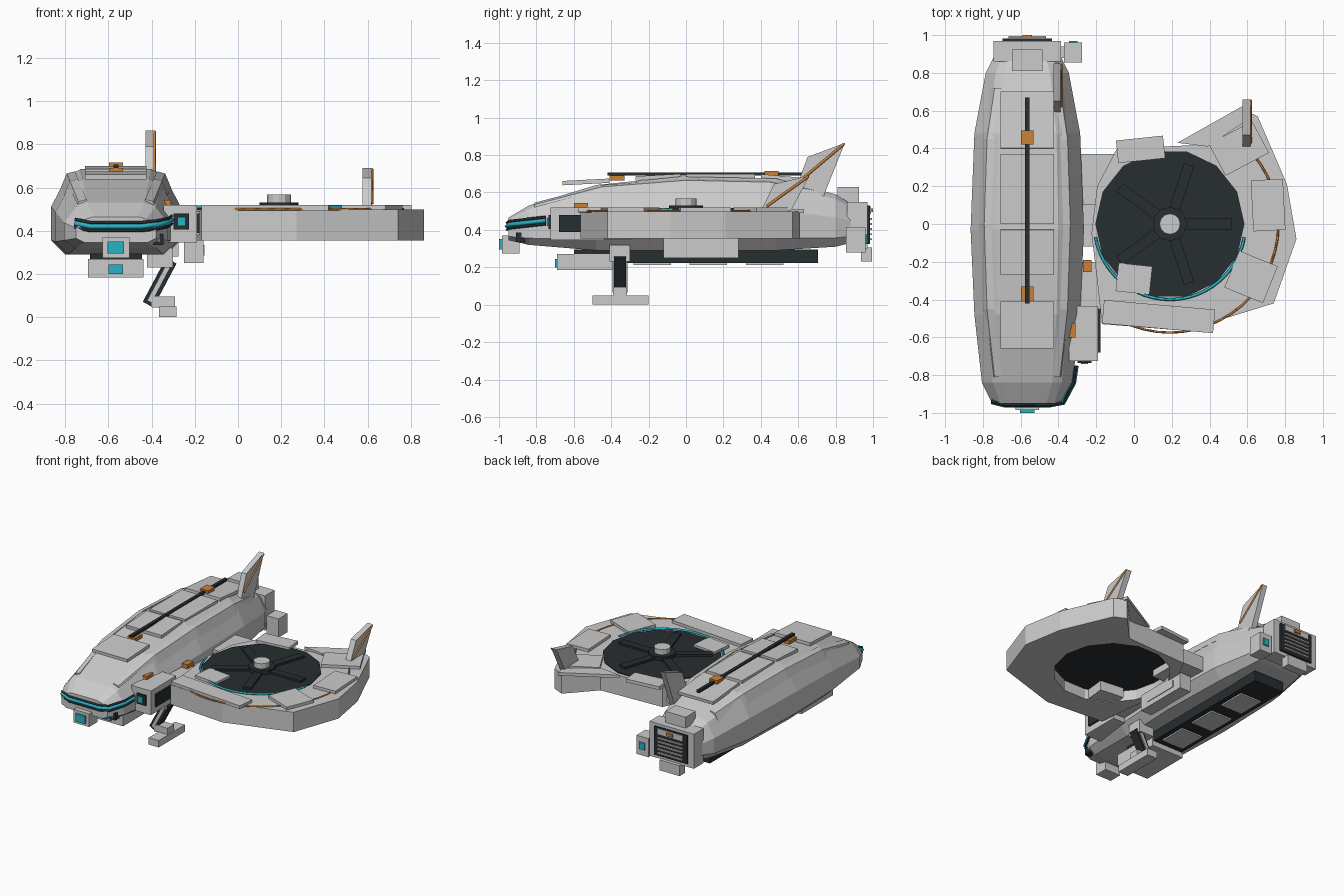
import bpy, bmesh, math
from mathutils import Vector

if "Cube" in bpy.data.objects:
    bpy.data.objects.remove(bpy.data.objects["Cube"])

CX = -0.565          # fuselage centre line
FAN = (0.19, 0.0)    # fan centre


def material(name, rgb):
    m = bpy.data.materials.new(name)
    m.diffuse_color = (*rgb, 1)
    m.use_nodes = True
    m.node_tree.nodes["Principled BSDF"].inputs["Base Color"].default_value = m.diffuse_color
    return m


DARK = material("dark", (0.02, 0.026, 0.03))
CYAN = material("cyan", (0.02, 0.45, 0.55))
ORANGE = material("orange", (0.6, 0.22, 0.04))


def finish(name, bm, mat=None):
    bmesh.ops.recalc_face_normals(bm, faces=bm.faces[:])
    me = bpy.data.meshes.new(name)
    bm.to_mesh(me)
    bm.free()
    ob = bpy.data.objects.new(name, me)
    bpy.context.collection.objects.link(ob)
    if mat:
        me.materials.append(mat)
    return ob


def box(name, x, y, z, mat=None, rot=(0, 0, 0)):
    """Box from (min, max) ranges, turned about its own centre."""
    bm = bmesh.new()
    bmesh.ops.create_cube(bm, size=1)
    bmesh.ops.scale(bm, vec=(x[1] - x[0], y[1] - y[0], z[1] - z[0]), verts=bm.verts)
    ob = finish(name, bm, mat)
    ob.location = [(a + b) / 2 for a, b in (x, y, z)]
    ob.rotation_euler = [math.radians(a) for a in rot]
    return ob


def mid(half):
    return (CX - half, CX + half)


def loft(name, rings, mat=None):
    bm = bmesh.new()
    vs = [[bm.verts.new(p) for p in r] for r in rings]
    n = len(vs[0])
    for a, b in zip(vs, vs[1:]):
        for i in range(n):
            bm.faces.new((a[i], a[(i + 1) % n], b[(i + 1) % n], b[i]))
    bm.faces.new(vs[0])
    bm.faces.new(vs[-1])
    return finish(name, bm, mat)


def tube(name, pts, r, mat):
    """Thin square bar along a path."""
    cu = bpy.data.curves.new(name, 'CURVE')
    cu.dimensions = '3D'
    cu.bevel_depth, cu.bevel_resolution = r, 0
    cu.use_fill_caps = True
    sp = cu.splines.new('POLY')
    sp.points.add(len(pts) - 1)
    for p, q in zip(sp.points, pts):
        p.co = (*q, 1)
    ob = bpy.data.objects.new(name, cu)
    bpy.context.collection.objects.link(ob)
    cu.materials.append(mat)
    return ob


def arc(r, a0, a1, z, n=24):
    return [(FAN[0] + r * math.cos(math.radians(a0 + (a1 - a0) * i / n)),
             FAN[1] + r * math.sin(math.radians(a0 + (a1 - a0) * i / n)), z) for i in range(n + 1)]


# Fuselage: faceted ten-sided sections along y
def section(y, w, zb, zt):
    h = zt - zb
    half = [(0.55, 1), (0.76, 0.91), (1, 0.56), (1, 0.17), (0.78, 0)]
    right = [(CX + a * w, y, zb + b * h) for a, b in half]
    left = [(CX - a * w, y, zb + b * h) for a, b in reversed(half)]
    return right + left


loft("fuselage", [section(*s) for s in [
    (-0.95, 0.185, 0.345, 0.465), (-0.84, 0.24, 0.32, 0.53), (-0.48, 0.28, 0.29, 0.64),
    (-0.03, 0.30, 0.29, 0.685), (0.48, 0.28, 0.29, 0.675), (0.8, 0.22, 0.31, 0.59),
    (0.88, 0.18, 0.33, 0.54)]])

# Shoulder strakes on both sides
for s, side in ((-1, "left"), (1, "right")):
    rings = []
    for y, w, z in [(-0.81, 0.165, 0.53), (-0.45, 0.205, 0.625), (0, 0.22, 0.66),
                    (0.45, 0.205, 0.65), (0.72, 0.165, 0.60)]:
        rings.append([(CX + s * (w + dx), y, z + dz) for dx, dz in
                      [(-0.03, 0.015), (0.008, 0.005), (0.035, -0.06), (-0.03, -0.06)]])
    loft(side + "_strake", rings)

# Dorsal plates, spine and clamps
for i, (y0, y1, z, tilt) in enumerate([(-0.66, -0.41, 0.655, 3), (-0.27, -0.03, 0.68, 3),
                                       (0.0, 0.37, 0.685, 0), (0.40, 0.70, 0.672, -5)]):
    box(f"dorsal_plate_{i}", mid(0.142), (y0, y1), (z - 0.01, z + 0.013), None, (tilt, 0, 0))
box("dorsal_spine", mid(0.012), (-0.42, 0.67), (0.69, 0.706), DARK)
box("front_spine_clamp", mid(0.032), (-0.41, -0.33), (0.665, 0.69), ORANGE)
box("rear_spine_clamp", mid(0.032), (0.42, 0.495), (0.685, 0.716), ORANGE)

# Nose: visor, sensor box and chin pod
visor = [(-0.19, -0.94, 0.435), (-0.12, -0.957, 0.42), (0.12, -0.957, 0.42),
         (0.19, -0.945, 0.428), (0.245, -0.84, 0.44), (0.258, -0.75, 0.45)]
tube("visor_glow", [(CX + x, y, z) for x, y, z in visor], 0.014, CYAN)
for dz in (-0.018, 0.018):
    tube("visor_rim", [(CX + x, y, z + dz) for x, y, z in visor], 0.008, DARK)
box("nose_sensor", mid(0.062), (-0.985, -0.89), (0.275, 0.37))
box("nose_lens", mid(0.038), (-1.0, -0.98), (0.295, 0.35), CYAN)
box("chin_pod", mid(0.128), (-0.69, -0.33), (0.185, 0.27))
box("chin_lens", mid(0.034), (-0.70, -0.68), (0.2, 0.245), CYAN)
box("cheek_sensor", (-0.39, -0.345), (-0.91, -0.86), (0.335, 0.385), DARK)
box("cheek_light", (-0.375, -0.36), (-0.915, -0.9), (0.35, 0.365), ORANGE)

# Belly keel with panels
box("belly_keel", mid(0.12), (-0.6, 0.705), (0.222, 0.295), DARK)
for i in range(3):
    y = -0.28 + i * 0.3
    box(f"belly_panel_{i}", mid(0.085), (y, y + 0.2), (0.212, 0.225))

# Tail: engine frame, grille and small pods
box("engine_frame", mid(0.178), (0.86, 0.97), (0.30, 0.55))
box("engine_grille", mid(0.132), (0.965, 0.983), (0.325, 0.53), DARK)
for i in range(5):
    z = 0.345 + i * 0.027
    box(f"grille_slat_{i}", mid(0.1), (0.98, 0.995), (z, z + 0.01))
box("grille_plate", mid(0.1), (0.98, 0.99), (0.485, 0.525))
box("grille_light", mid(0.025), (0.985, 1.0), (0.495, 0.515), ORANGE)
box("tail_top_box", mid(0.08), (0.81, 0.925), (0.54, 0.63))
box("tail_bottom_box", mid(0.08), (0.935, 0.995), (0.23, 0.305))
box("tail_side_pod", (-0.37, -0.275), (0.855, 0.96), (0.28, 0.415))
box("tail_side_link", (-0.42, -0.36), (0.88, 0.94), (0.33, 0.38))
box("tail_side_lens", (-0.345, -0.3), (0.95, 0.968), (0.325, 0.375), CYAN)

# Forward side pod
box("side_pod", (-0.345, -0.19), (-0.725, -0.435), (0.345, 0.52))
box("side_pod_bezel", (-0.298, -0.226), (-0.735, -0.72), (0.405, 0.48), DARK)
box("side_pod_lens", (-0.28, -0.244), (-0.742, -0.73), (0.422, 0.463), CYAN)
box("side_pod_panel", (-0.195, -0.178), (-0.68, -0.45), (0.39, 0.48), DARK)
box("side_pod_light", (-0.345, -0.31), (-0.6, -0.525), (0.515, 0.543), ORANGE)

# Pylons joining fuselage and wing
box("rear_pylon", (-0.32, -0.08), (0.1, 0.37), (0.38, 0.485))
box("middle_pylon", (-0.31, -0.19), (-0.12, 0.1), (0.37, 0.46))
box("front_pylon", (-0.32, -0.15), (-0.45, -0.2), (0.38, 0.49))
box("pylon_light", (-0.27, -0.225), (-0.255, -0.19), (0.485, 0.52), ORANGE)
box("underslung_pod", (-0.25, -0.16), (-0.12, 0.28), (0.25, 0.365))
box("underslung_hatch", (-0.17, -0.155), (-0.05, 0.21), (0.285, 0.335))

# Landing leg
box("leg_mount", (-0.42, -0.3), (-0.41, -0.3), (0.23, 0.32))
box("leg_strut", (-0.39, -0.335), (-0.385, -0.32), (0.045, 0.275), DARK, (0, 28, 0))
box("leg_piston", (-0.374, -0.351), (-0.393, -0.312), (0.06, 0.265), None, (0, 28, 0))
box("foot_pad", (-0.365, -0.285), (-0.5, -0.2), (0.0, 0.05))
box("foot_ankle", (-0.4, -0.292), (-0.39, -0.315), (0.045, 0.095))

# Fan wing: outline extruded, fan opening cut through
outline = [(-0.17, -0.53), (0.27, -0.565), (0.74, -0.42), (0.86, -0.08), (0.81, 0.21),
           (0.655, 0.57), (0.57, 0.61), (0.39, 0.42), (-0.09, 0.40), (-0.195, 0.2),
           (-0.225, -0.05), (-0.195, -0.3)]
wing = loft("fan_wing", [[(x, y, z) for x, y in outline] for z in (0.355, 0.498)])
loft("wing_top_seam", [[(x, y, z) for x, y in [(0.23, 0.43), (0.585, 0.63), (0.6, 0.55), (0.39, 0.41)]]
                       for z in (0.49, 0.512)])


def disc(name, r, z0, z1, sides, mat=None):
    return loft(name, [[(x, y, z) for x, y, _ in arc(r, 0, 360, 0, sides)[:-1]] for z in (z0, z1)], mat)


cutter = disc("fan_opening_cutter", 0.385, 0.2, 0.8, 14)
cutter.hide_render = True
cutter.hide_viewport = True
cut = wing.modifiers.new("opening", 'BOOLEAN')
cut.object, cut.operation, cut.solver = cutter, 'DIFFERENCE', 'EXACT'
disc("fan_disc", 0.395, 0.43, 0.503, 14, DARK)
disc("fan_hub_base", 0.09, 0.5, 0.53, 12, DARK)
disc("fan_hub", 0.055, 0.52, 0.567, 12)
for i in range(5):
    a = math.radians(72 * i)
    b = box(f"fan_blade_{i}", (0, 0.32), (-0.028, 0.028), (0.5, 0.518), DARK, (0, 0, 72 * i))
    b.location = (FAN[0] + 0.17 * math.cos(a), FAN[1] + 0.17 * math.sin(a), 0.509)
tube("fan_glow_ring", arc(0.4, 190, 350, 0.508), 0.008, CYAN)
tube("wing_trim", arc(0.575, 236, 400, 0.5), 0.006, ORANGE)

# Armour plates around the wing rim
for i, (x, y, sx, sy, r) in enumerate([(0.035, 0.395, 0.25, 0.12, 6), (0.71, 0.1, 0.17, 0.27, 3),
                                       (0.62, -0.28, 0.22, 0.21, -22), (0.13, -0.49, 0.59, 0.125, -5),
                                       (0.0, -0.29, 0.18, 0.15, -6), (0.555, 0.4, 0.26, 0.19, 28)]):
    box(f"wing_plate_{i}", (x - sx / 2, x + sx / 2), (y - sy / 2, y + sy / 2), (0.495, 0.519), None, (0, 0, r))
# lower edge of the plate that overlaps the fan opening
box("fan_opening_lip", (-0.09, 0.09), (-0.365, -0.215), (0.36, 0.45), None, (0, 0, -6))


# Swept fins with a diagonal trim on the outer face
def fin(name, x0, x1, prof, trim):
    loft(name, [[(x, y, z) for y, z in prof] for x in (x0, x1)])
    tube(name + "_trim", [(x1 + 0.002, y, z) for y, z in trim], 0.007, ORANGE)


fin("tail_fin", -0.427, -0.388, [(0.58, 0.6), (0.65, 0.79), (0.85, 0.865), (0.72, 0.54)],
    [(0.62, 0.67), (0.845, 0.86)])
fin("wing_fin", 0.575, 0.617, [(0.4, 0.5), (0.47, 0.645), (0.66, 0.69), (0.56, 0.5)],
    [(0.43, 0.525), (0.655, 0.686)])
